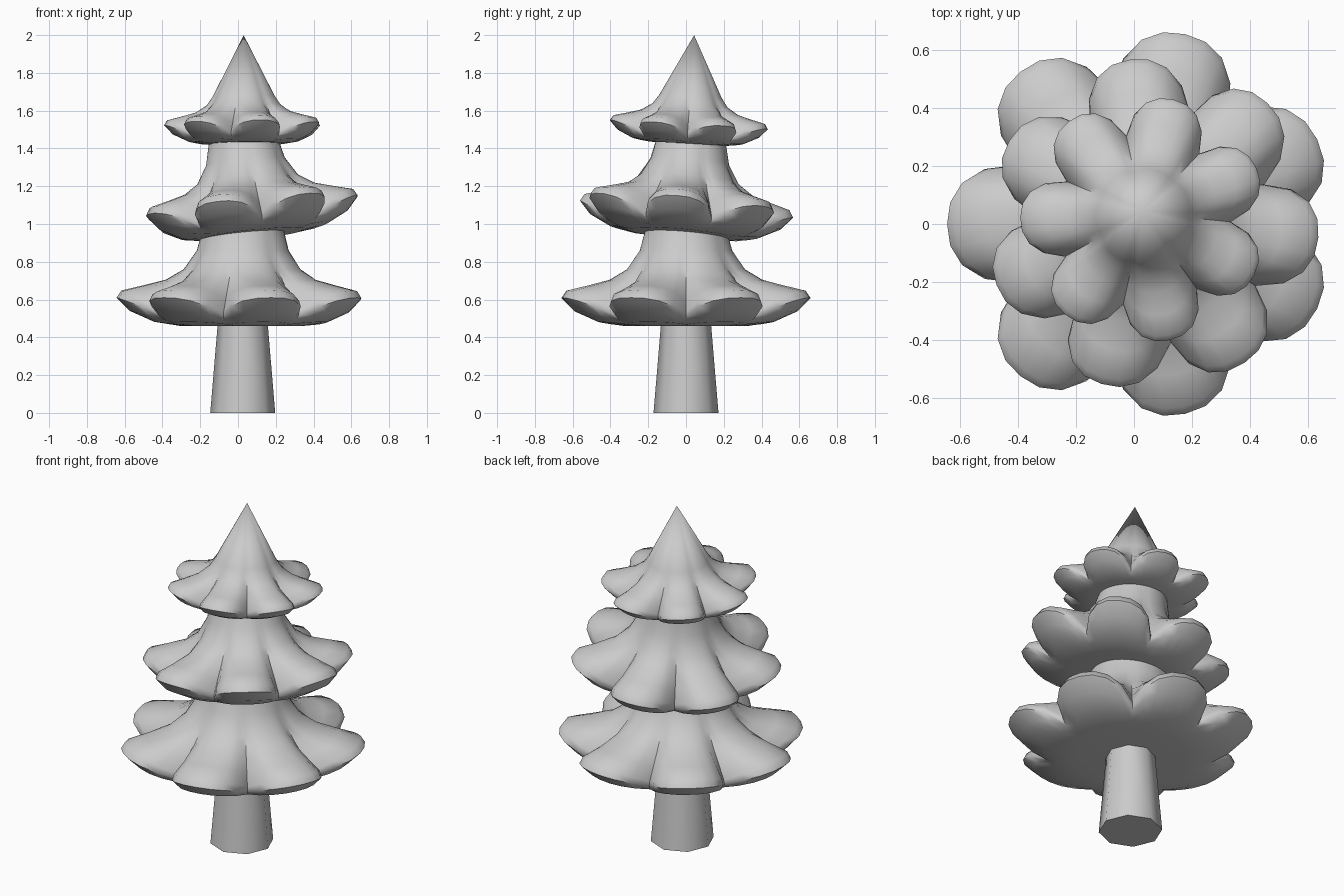
import bpy, bmesh, math
from mathutils import Matrix

if "Cube" in bpy.data.objects:
    bpy.data.objects.remove(bpy.data.objects["Cube"])

LOBES, SEG = 7, 8          # lobes per tier, segments per lobe

# (radius, height above base) through a lobe and through a valley
LOBE = [(.215, .51), (.245, .40), (.315, .30), (.41, .245), (.53, .215), (.645, .188),
        (.67, .15), (.60, .08), (.47, .022), (.33, 0)]
VALLEY = [(.215, .51), (.24, .40), (.295, .30), (.35, .22), (.415, .14), (.462, .078),
          (.47, .055), (.45, .028), (.40, .008), (.30, 0)]


def mesh_object(name, bm):
    bmesh.ops.recalc_face_normals(bm, faces=bm.faces)
    me = bpy.data.meshes.new(name)
    bm.to_mesh(me)
    bm.free()
    ob = bpy.data.objects.new(name, me)
    bpy.context.collection.objects.link(ob)
    bpy.ops.object.select_all(action='DESELECT')
    ob.select_set(True)
    bpy.context.view_layer.objects.active = ob
    bpy.ops.object.shade_smooth_by_angle(angle=math.radians(50))
    return ob


def tier(name, loc, scale, phase, tilt_x, tilt_y, apex=None):
    """Scalloped skirt of foliage, lofted between lobe and valley profiles."""
    bm = bmesh.new()
    n = LOBES * SEG
    profile = list(zip(LOBE, VALLEY))
    if apex:
        profile = profile[2:]
        profile.insert(0, ((.262, .37), (.25, .37)))
    rings = []
    for (lr, lz), (vr, vz) in profile:
        ring = []
        for i in range(n):
            t = abs((i % SEG) / SEG * 2 - 1)      # 0 at lobe centre, 1 in valley
            w = 1 - t ** 2.5
            a = math.radians(phase) + 2 * math.pi * (i - SEG / 2) / n
            r = vr + (lr - vr) * w
            ring.append(bm.verts.new((r * math.cos(a), r * math.sin(a), vz + (lz - vz) * w)))
        rings.append(ring)
    for a, b in zip(rings, rings[1:]):
        for i in range(n):
            j = (i + 1) % n
            bm.faces.new((a[i], a[j], b[j], b[i]))
    # top point or flat cap, and flat underside
    if apex:
        tip = bm.verts.new((0, 0, apex))
        for i in range(n):
            bm.faces.new((rings[0][i], rings[0][(i + 1) % n], tip))
    else:
        bm.faces.new(rings[0])
    bm.faces.new(rings[-1])
    m = (Matrix.Translation(loc) @ Matrix.Rotation(math.radians(tilt_x), 4, 'X')
         @ Matrix.Rotation(math.radians(tilt_y), 4, 'Y')
         @ Matrix.Diagonal((scale[0], scale[0], scale[1], 1)))
    bmesh.ops.transform(bm, matrix=m, verts=bm.verts)
    return mesh_object(name, bm)


# trunk
bm = bmesh.new()
bmesh.ops.create_cone(bm, cap_ends=True, segments=8, radius1=.172, radius2=.13, depth=.5,
                      matrix=Matrix.Translation((.025, 0, .25)))
mesh_object("trunk", bm)

# foliage
tier("lower_foliage", (.027, 0, .46), (1, 1), 180, 0, 0)
tier("middle_foliage", (.078, -.015, .945), (.86, .97), -5, -5, -5.8)
tier("top_foliage", (.035, .01, 1.425), (.635, .68), 179, -3.3, -.5, apex=.846)
